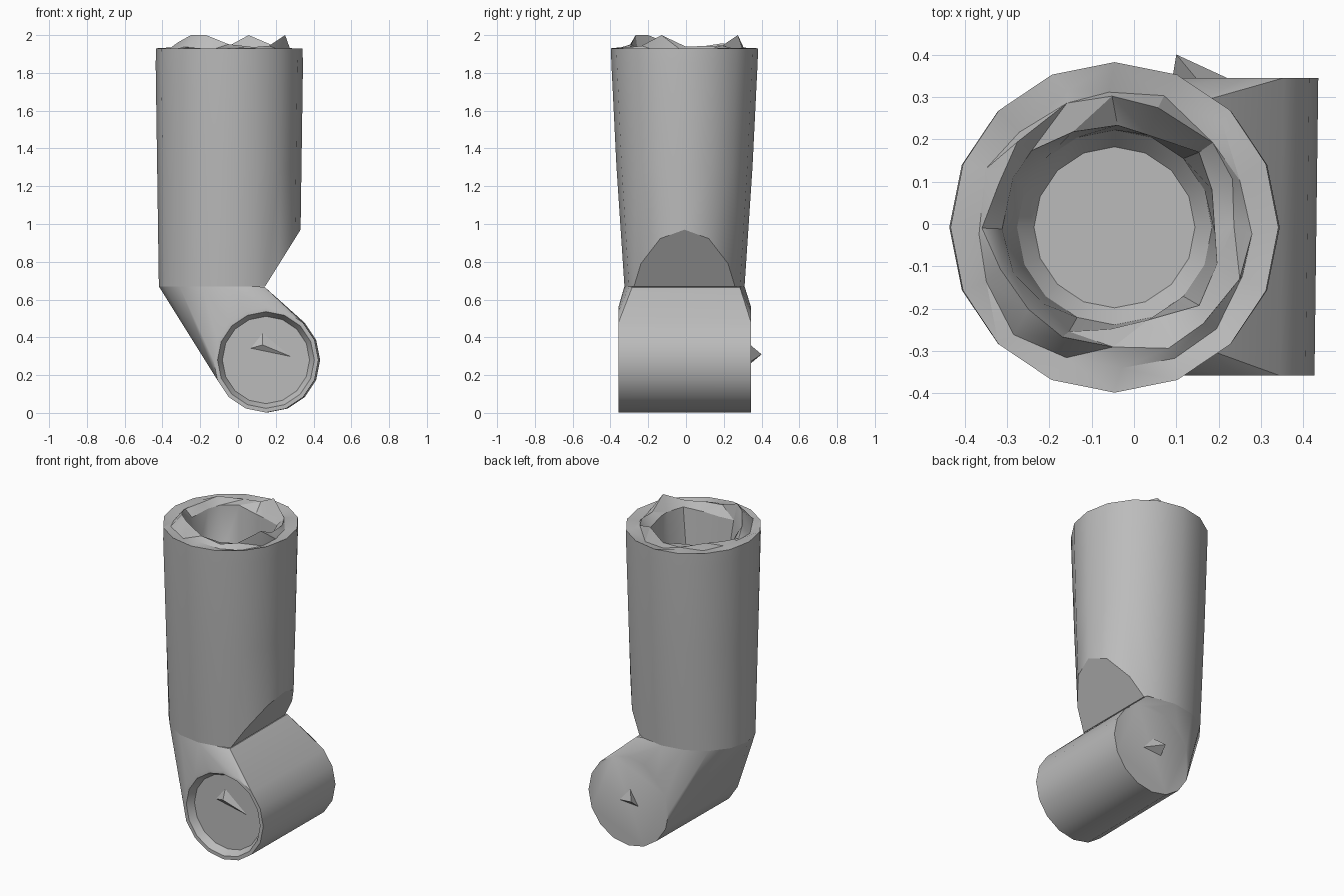
import bpy, bmesh, math, random
from mathutils import Vector

random.seed(4)
cube = bpy.data.objects.get("Cube")
if cube:
    bpy.data.objects.remove(cube, do_unlink=True)

SIDES = 16
BASE = 0.67          # height where the upright tube meets the elbow

grey = bpy.data.materials.new("plain grey")
grey.use_nodes = True
colour = (0.5, 0.5, 0.5, 1)
grey.diffuse_color = colour
grey.node_tree.nodes["Principled BSDF"].inputs["Base Color"].default_value = colour


def finish(bm, name, angle=30):
    bmesh.ops.recalc_face_normals(bm, faces=bm.faces)
    mesh = bpy.data.meshes.new(name)
    bm.to_mesh(mesh)
    bm.free()
    mesh.materials.append(grey)
    obj = bpy.data.objects.new(name, mesh)
    bpy.context.collection.objects.link(obj)
    bpy.ops.object.select_all(action='DESELECT')
    obj.select_set(True)
    bpy.context.view_layer.objects.active = obj
    bpy.ops.object.shade_smooth_by_angle(angle=math.radians(angle))
    return obj


def ring(z, rx, ry):
    """Points of one horizontal ellipse of the tube."""
    turns = [math.tau * i / SIDES for i in range(SIDES)]
    return [Vector((-0.046 + rx * math.cos(t), -0.008 + ry * math.sin(t), z)) for t in turns]


# Upright tube with a torn rim and a hollow top
sections = [(BASE, 0.373, 0.318), (1.3, 0.382, 0.36), (1.85, 0.39, 0.387), (1.93, 0.387, 0.39),
            (1.925, 0.335, 0.335), (1.95, 0.3, 0.3), (1.91, 0.255, 0.255),
            (1.65, 0.23, 0.23), (1.6, 0.19, 0.19)]
bm = bmesh.new()
rings = []
for k, section in enumerate(sections):
    points = ring(*section)
    if k in (4, 5, 6):
        for p in points:
            p.x += random.uniform(-0.02, 0.02)
            p.y += random.uniform(-0.02, 0.02)
            p.z += random.uniform(-0.02, 0.015)
    if k == 5:
        for i in (3, 10, 11, 15):       # raised tips of the torn rim
            points[i].z = 2.0
    rings.append([bm.verts.new(p) for p in points])
for low, high in zip(rings, rings[1:]):
    for i in range(SIDES):
        j = (i + 1) % SIDES
        bm.faces.new((low[i], low[j], high[j], high[i]))
bm.faces.new(rings[0])
bm.faces.new(rings[-1])
rim = [f for f in bm.faces if f.calc_center_median().z > 1.88 and len(f.verts) == 4]
bmesh.ops.triangulate(bm, faces=rim)

# Slanted notch on the inside of the elbow
cut = bmesh.ops.bisect_plane(bm, geom=bm.verts[:] + bm.edges[:] + bm.faces[:],
                             plane_co=(0.325, 0, 0.96), plane_no=(0.28, 0, -0.175),
                             clear_outer=True)
edges = [e for e in cut["geom_cut"] if isinstance(e, bmesh.types.BMEdge)]
bmesh.ops.edgeloop_fill(bm, edges=edges)
finish(bm, "upper_tube")

# Elbow: the tube's lower edge drawn tight around a horizontal barrel
bm = bmesh.new()
for y, cx in ((-0.358, 0.148), (0.345, 0.157)):
    for i in range(SIDES):
        t = math.tau * i / SIDES
        bm.verts.new((cx + 0.278 * math.cos(t), y, 0.28 + 0.278 * math.sin(t)))
for p in ring(BASE, 0.373, 0.318):
    if p.x < 0.14:
        bm.verts.new(p)
for side in (-1, 1):
    bm.verts.new((0.143, side * 0.285, BASE - 0.005))
bmesh.ops.convex_hull(bm, input=bm.verts[:])
bmesh.ops.dissolve_limit(bm, angle_limit=0.01, verts=bm.verts[:], edges=bm.edges[:])
bm.normal_update()

# Shallow recess in the front end of the barrel
front = [f for f in bm.faces if f.normal.y < -0.99]
bmesh.ops.inset_region(bm, faces=front, thickness=0.022, depth=0)
bmesh.ops.inset_region(bm, faces=front, thickness=0.025, depth=-0.045)
finish(bm, "elbow_barrel")


# Small triangular shards on the two barrel ends
def shard(name, corners, tip):
    bm = bmesh.new()
    base = [bm.verts.new(c) for c in corners]
    top = bm.verts.new(tip)
    bm.faces.new(base)
    for i in range(3):
        bm.faces.new((base[i], base[(i + 1) % 3], top))
    finish(bm, name, 10)


shard("back_shard", [(0.09, 0.34, 0.26), (0.23, 0.34, 0.27), (0.15, 0.34, 0.36)],
      (0.1, 0.4, 0.31))
shard("front_shard", [(0.06, -0.31, 0.34), (0.13, -0.31, 0.43), (0.3, -0.31, 0.29)],
      (0.13, -0.335, 0.36))
